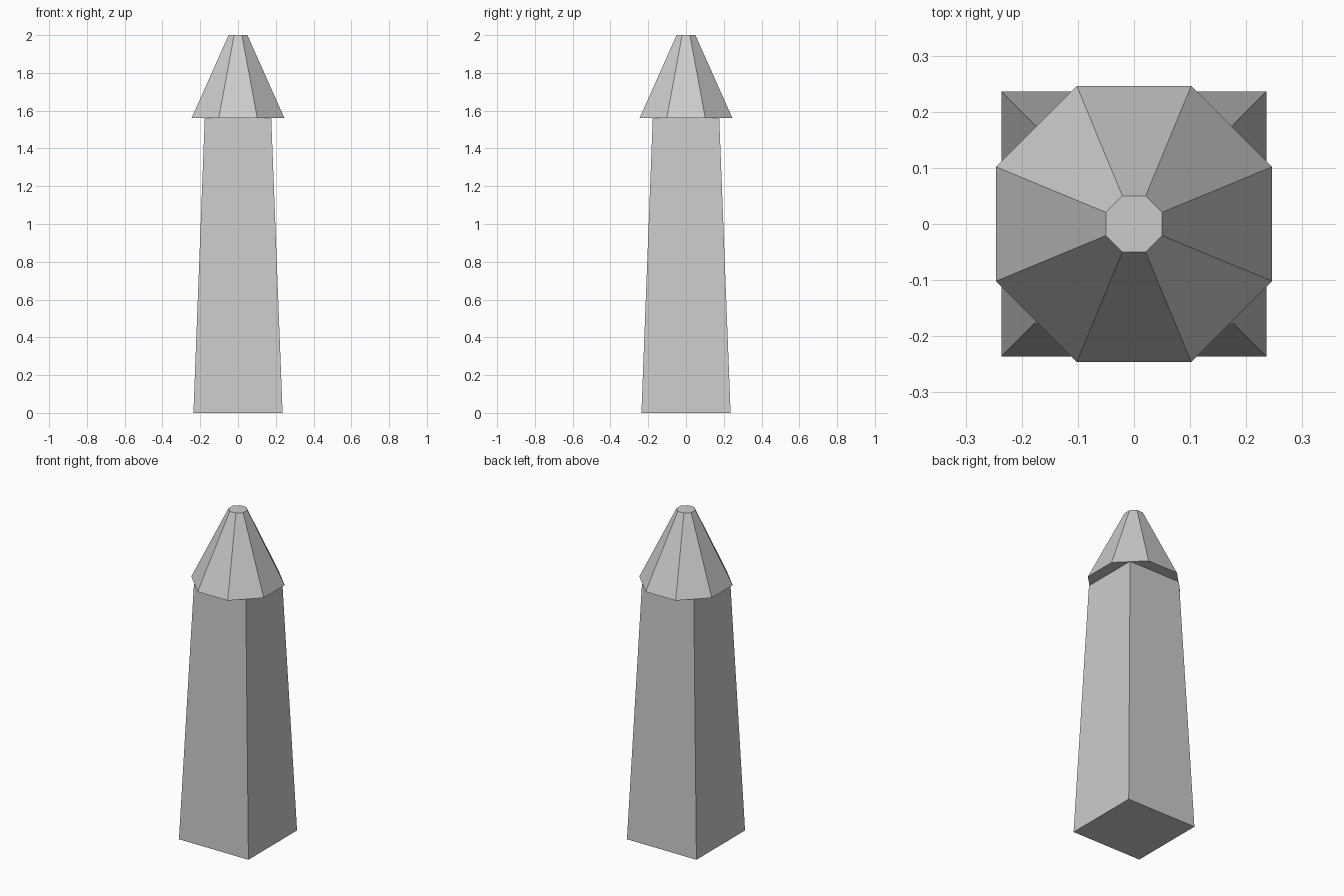
import bpy
from math import pi, cos

if "Cube" in bpy.data.objects:
    bpy.data.objects.remove(bpy.data.objects["Cube"])


def frustum(name, sides, a_bottom, a_top, z0, z1):
    """Flat-sided taper; a_bottom and a_top are centre-to-flat distances."""
    k = 1 / cos(pi / sides)
    bpy.ops.mesh.primitive_cone_add(
        vertices=sides, radius1=a_bottom * k, radius2=a_top * k,
        depth=z1 - z0, location=(0, 0, (z0 + z1) / 2), rotation=(0, 0, pi / sides))
    obj = bpy.context.object
    obj.name = name
    bpy.ops.object.transform_apply(location=False, rotation=True, scale=True)
    return obj


# Square tapered shaft
frustum("shaft", 4, 0.236, 0.176, 0.0, 1.56)

# Octagonal overhanging cap with a small flat top
frustum("cap", 8, 0.246, 0.05, 1.56, 2.0)
